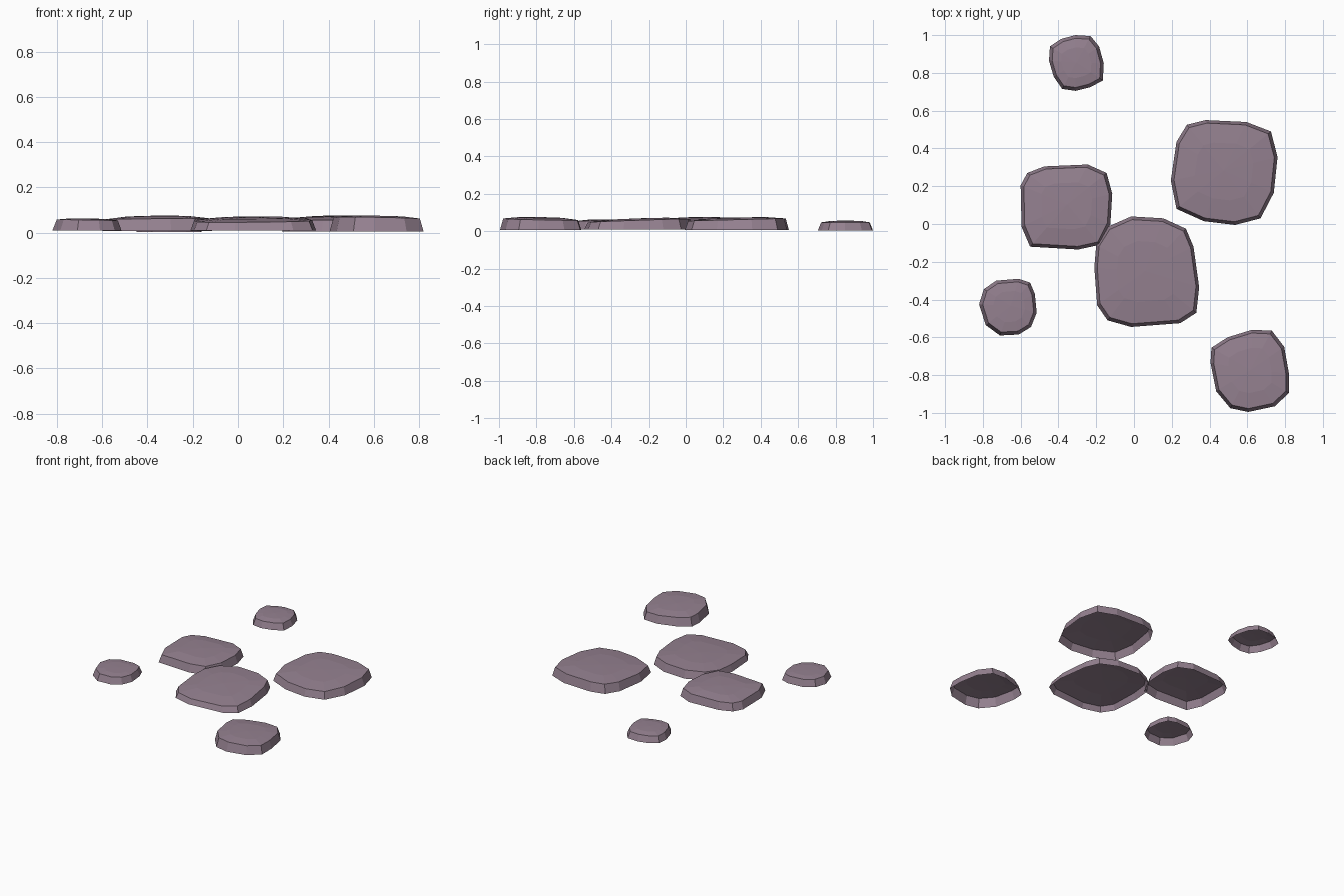
import bpy, bmesh
from mathutils import Vector

mat = bpy.data.materials.new("dusty mauve stone")
mat.diffuse_color = (0.30, 0.22, 0.28, 1)


def stone(name, outline, base, rim, crown, tilt=(0, 0)):
    """Open-bottomed flat stone: sloping wall, then a shallow domed top."""
    pts = [Vector(p) for p in outline]
    c = sum(pts, Vector((0, 0))) / len(pts)
    r = sum((p - c).length for p in pts) / len(pts)
    bm = bmesh.new()

    def ring(inset, z, slope):
        out = []
        for p in pts:
            d = (p - c) * (1 - inset / r)
            out.append(bm.verts.new((*(c + d), z + slope * (d.x * tilt[0] + d.y * tilt[1]))))
        return out

    rings = [ring(0, base, 0), ring(0.018, rim, 1),
             ring(0.45 * r, rim + 0.8 * (crown - rim), 1)]
    n = len(pts)
    for a, b in zip(rings, rings[1:]):
        for i in range(n):
            j = (i + 1) % n
            bm.faces.new((a[i], b[i], b[j], a[j]))
    top = bm.verts.new((*c, crown))
    for i in range(n):
        bm.faces.new((rings[-1][i], top, rings[-1][(i + 1) % n]))
    me = bpy.data.meshes.new(name)
    bm.to_mesh(me)
    bm.free()
    me.materials.append(mat)
    ob = bpy.data.objects.new(name, me)
    bpy.context.collection.objects.link(ob)


# Small stones (outlines run clockwise)
stone("small_back_stone",
      [(-.31, 1.0), (-.23, .995), (-.185, .94), (-.16, .85), (-.165, .76), (-.23, .725),
       (-.31, .705), (-.38, .715), (-.425, .78), (-.45, .865), (-.445, .94), (-.385, .98)],
      0.003, 0.047, 0.057)
stone("small_left_stone",
      [(-.61, -.29), (-.55, -.31), (-.525, -.37), (-.515, -.47), (-.545, -.545), (-.61, -.585),
       (-.71, -.59), (-.785, -.535), (-.82, -.425), (-.795, -.345), (-.73, -.30)],
      0.01, 0.056, 0.063, (-.015, 0))
# Medium stones
stone("middle_left_stone",
      [(-.475, .305), (-.245, .315), (-.145, .27), (-.115, .16), (-.125, 0), (-.18, -.11),
       (-.295, -.135), (-.55, -.12), (-.595, -.015), (-.60, .205), (-.565, .27)],
      0.008, 0.062, 0.076, (.01, 0))
stone("front_right_stone",
      [(.625, -.56), (.73, -.565), (.795, -.65), (.82, -.79), (.82, -.895), (.745, -.965),
       (.605, -.995), (.51, -.975), (.435, -.885), (.405, -.735), (.41, -.655), (.495, -.60)],
      0.006, 0.064, 0.075, (-.02, -.02))
# Large stones
stone("large_right_stone",
      [(.38, .55), (.595, .54), (.725, .49), (.76, .355), (.74, .165), (.67, .03),
       (.535, -.005), (.37, .015), (.225, .08), (.195, .23), (.225, .435), (.28, .525)],
      0.006, 0.062, 0.074, (0, .025))
stone("large_front_stone",
      [(-.015, .04), (.155, .03), (.275, -.025), (.315, -.12), (.345, -.335), (.33, -.47),
       (.245, -.525), (-.015, -.545), (-.14, -.51), (-.195, -.43), (-.21, -.23),
       (-.20, -.11), (-.14, -.015)],
      0.01, 0.056, 0.069, (.01, .035))
